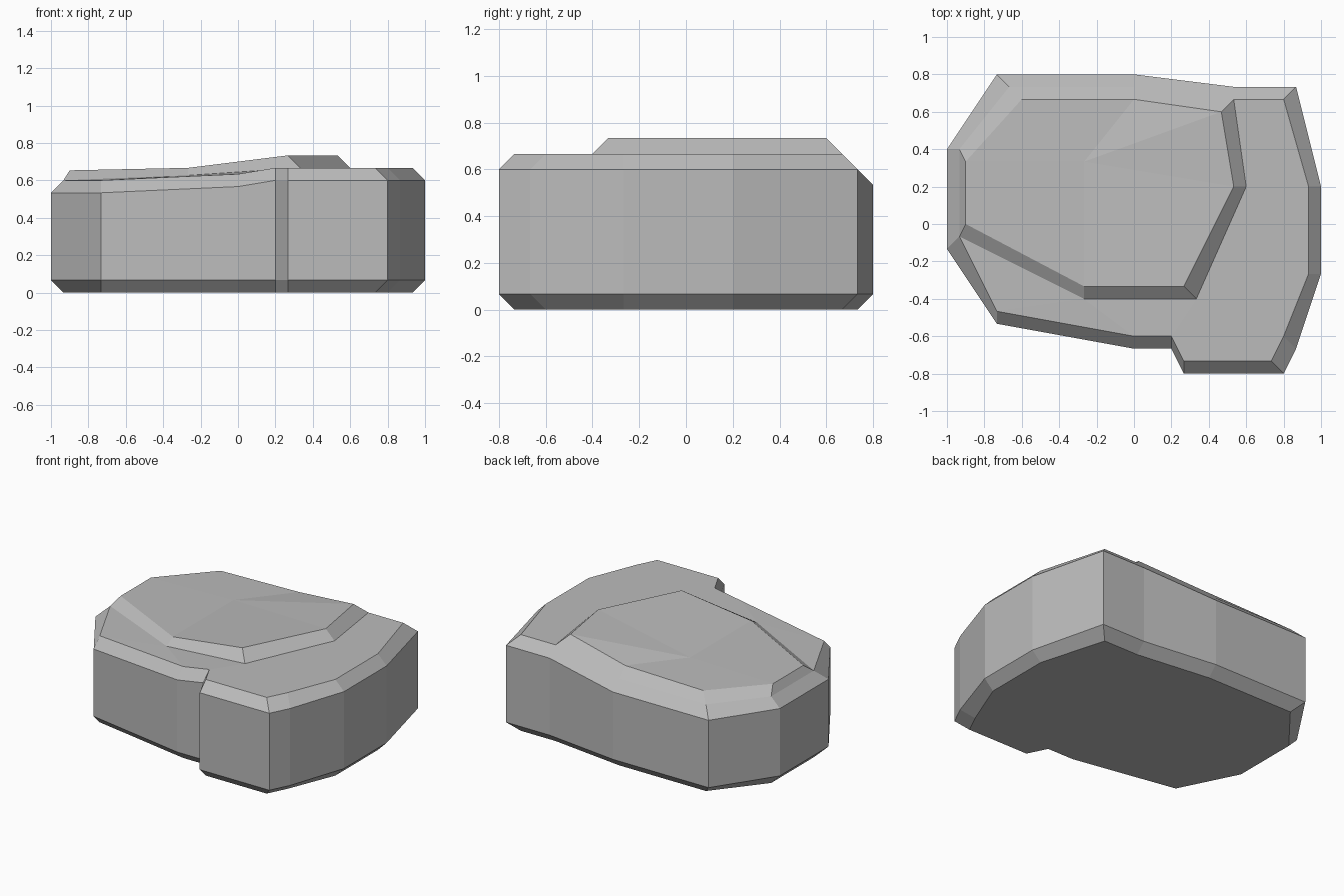
import bpy, bmesh

cube = bpy.data.objects.get("Cube")
if cube:
    bpy.data.objects.remove(cube, do_unlink=True)

U = 1 / 15  # modelling grid step

# Outline, counter-clockwise: outer x, y, chamfered x, y, wall height
outline = [
    (-15, -2, -14, -1, 8), (-11, -8, -11, -7, 8), (0, -10, 0, -9, 8.5),
    (3, -10, 3, -9, 9), (4, -12, 4, -11, 9), (12, -12, 11, -11, 9),
    (13, -10, 12, -9, 9), (15, -4, 14, -4, 9), (15, 3, 14, 3, 9),
    (13, 11, 12, 10, 9), (8, 11, 8, 10, 9), (0, 12, 0, 11, 8),
    (-11, 12, -10, 11, 8), (-15, 6, -14, 6, 8),
]

bm = bmesh.new()


def ring(points):
    return [bm.verts.new((x * U, y * U, z * U)) for x, y, z in points]


def bridge(low, high):
    for i in range(len(low)):
        j = (i + 1) % len(low)
        bm.faces.new((low[i], low[j], high[j], high[i]))


# Chamfered block: sole, walls and upper bevel
sole = ring([(p[2], p[3], 0) for p in outline])
foot = ring([(p[0], p[1], 1) for p in outline])
rim = ring([(p[0], p[1], p[4]) for p in outline])
edge = ring([(p[2], p[3], p[4] + 1) for p in outline])
bm.faces.new(sole[::-1])
bridge(sole, foot)
bridge(foot, rim)
bridge(rim, edge)

# Ledge around the front and right of the raised cap
b1, b2, b3 = ring([(-4, -6, 9.4), (5, -6, 10), (9, 3, 10)])
bm.faces.new((edge[0], edge[1], b1))
bm.faces.new((edge[1], edge[2], b1))
bm.faces.new((edge[2], edge[3], b2, b1))
bm.faces.new(edge[3:8] + [b2])
bm.faces.new((edge[7], edge[8], b3, b2))
bm.faces.new((edge[8], edge[9], edge[10], b3))

# Raised cap with sloping sides and a faceted top
base = [edge[0], b1, b2, b3] + edge[10:]
top = ring([(-13.5, 0, 9.8), (-4, -5, 10), (4, -5, 11), (8, 3, 11),
            (7, 9, 11), (0, 10, 10), (-9, 10, 9.8), (-13.5, 5, 9.8)])
bridge(base, top)
peak = ring([(-4, 5, 10)])[0]
bm.faces.new((top[0], top[1], peak, top[7]))
bm.faces.new((top[1], top[2], top[3], peak))
for i in range(3, 7):
    bm.faces.new((top[i], top[i + 1], peak))

bmesh.ops.recalc_face_normals(bm, faces=bm.faces)
mesh = bpy.data.meshes.new("stone_block")
bm.to_mesh(mesh)
bm.free()

# Plain grey stone
grey = bpy.data.materials.new("stone_grey")
grey.use_nodes = True
colour = (0.5, 0.5, 0.5, 1)
grey.diffuse_color = colour
grey.node_tree.nodes["Principled BSDF"].inputs["Base Color"].default_value = colour
mesh.materials.append(grey)

stone = bpy.data.objects.new("stone_block", mesh)
bpy.context.scene.collection.objects.link(stone)
